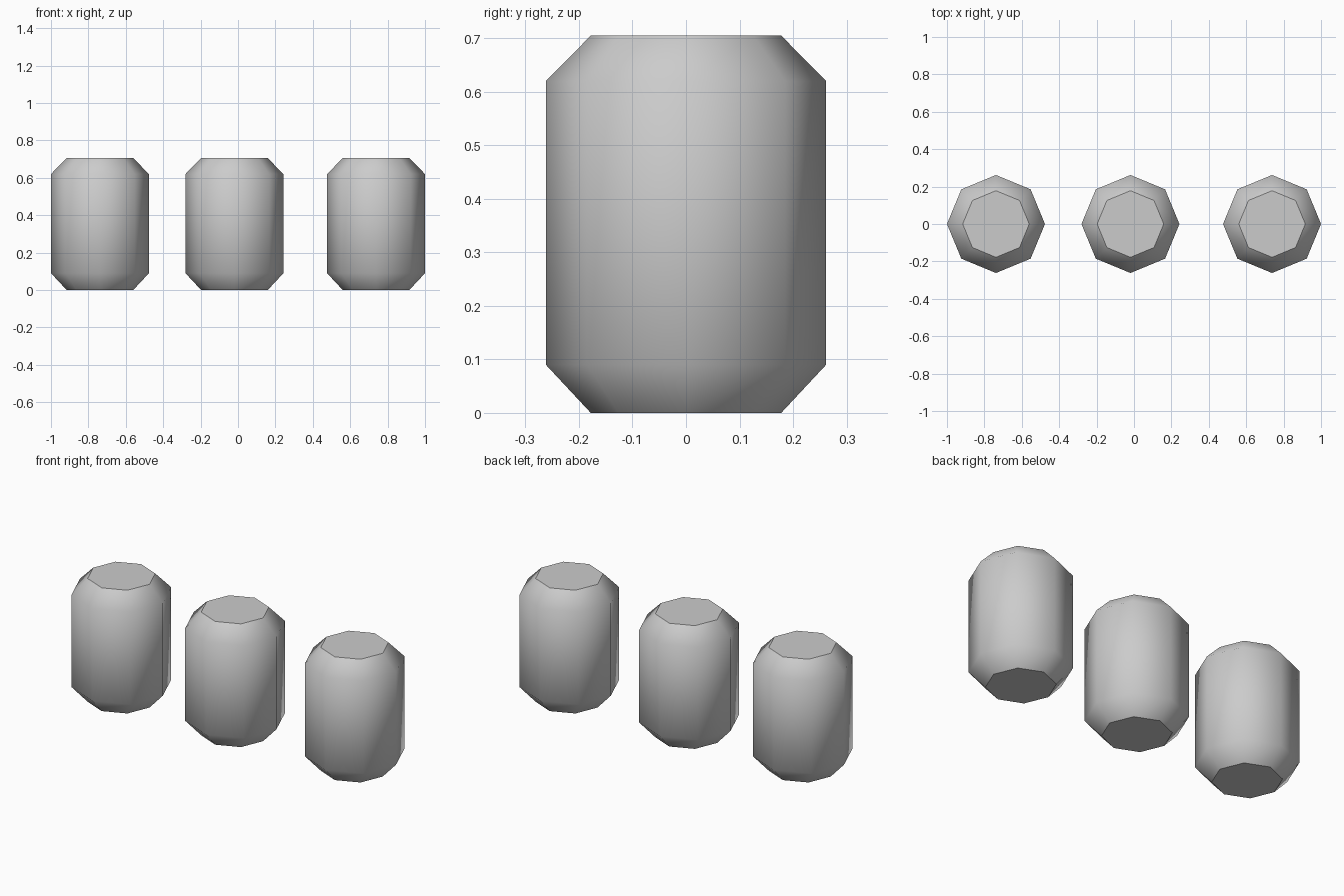
import bpy, bmesh
from math import cos, sin, pi

cube = bpy.data.objects.get("Cube")
if cube:
    bpy.data.objects.remove(cube, do_unlink=True)

SIDES = 8
# radius and height of each ring, from the base up
PROFILE = [(0.178, 0.0), (0.262, 0.09), (0.262, 0.62), (0.178, 0.705)]

# plain grey material
grey = bpy.data.materials.new("plain_grey")
grey.use_nodes = True
colour = (0.6, 0.6, 0.6, 1)
grey.diffuse_color = colour
grey.node_tree.nodes["Principled BSDF"].inputs["Base Color"].default_value = colour


def barrel(name, x):
    """Eight-sided barrel with chamfered ends, smooth walls and flat caps."""
    bm = bmesh.new()
    rings = [[bm.verts.new((r * cos(2 * pi * i / SIDES), r * sin(2 * pi * i / SIDES), z))
              for i in range(SIDES)] for r, z in PROFILE]
    for low, high in zip(rings, rings[1:]):
        for i in range(SIDES):
            j = (i + 1) % SIDES
            bm.faces.new((low[i], low[j], high[j], high[i])).smooth = True
    for cap in (rings[0][::-1], rings[-1]):
        face = bm.faces.new(cap)
        for edge in face.edges:
            edge.smooth = False
    mesh = bpy.data.meshes.new(name)
    bm.to_mesh(mesh)
    bm.free()
    mesh.materials.append(grey)
    obj = bpy.data.objects.new(name, mesh)
    obj.location.x = x
    bpy.context.collection.objects.link(obj)


# row of three barrels
for name, x in (("right_barrel", -0.738), ("middle_barrel", -0.019), ("left_barrel", 0.738)):
    barrel(name, x)
